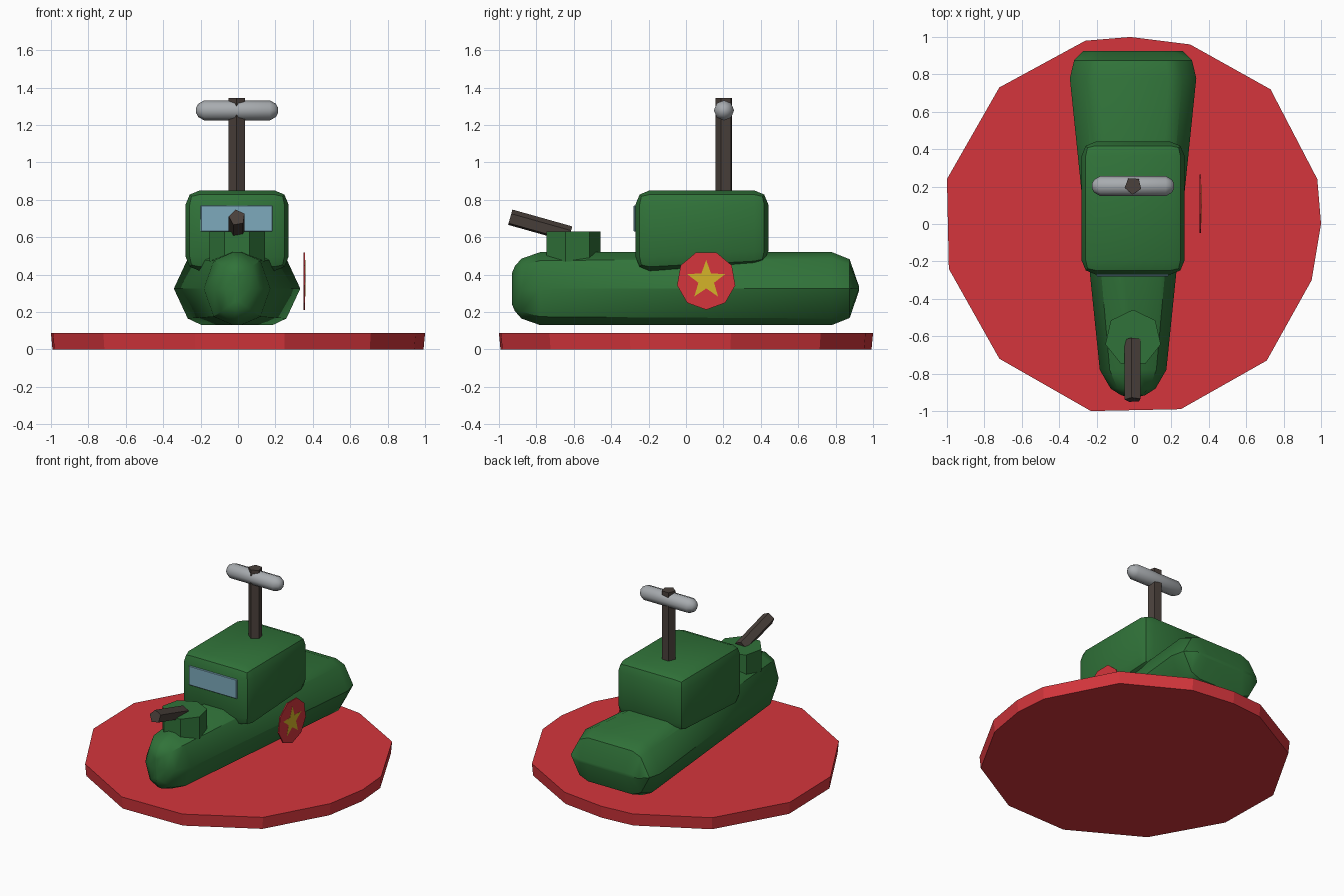
import bpy, bmesh, math
from mathutils import Vector

cube = bpy.data.objects.get("Cube")
if cube:
    bpy.data.objects.remove(cube, do_unlink=True)


def material(name, rgb):
    m = bpy.data.materials.new(name)
    m.use_nodes = True
    m.diffuse_color = (*rgb, 1)
    m.node_tree.nodes["Principled BSDF"].inputs["Base Color"].default_value = (*rgb, 1)
    return m


GREEN = material("green paint", (0.03, 0.171, 0.041))
RED = material("red", (0.66, 0.036, 0.045))
BROWN = material("dark brown", (0.07, 0.053, 0.045))
GLASS = material("window blue", (0.205, 0.402, 0.503))
GREY = material("light grey", (0.39, 0.41, 0.43))
YELLOW = material("yellow", (0.66, 0.456, 0.021))


def finish(name, bm, mat, smooth=0):
    bmesh.ops.recalc_face_normals(bm, faces=bm.faces)
    me = bpy.data.meshes.new(name)
    bm.to_mesh(me)
    bm.free()
    me.materials.append(mat)
    ob = bpy.data.objects.new(name, me)
    bpy.context.collection.objects.link(ob)
    if smooth:
        bpy.ops.object.select_all(action='DESELECT')
        ob.select_set(True)
        bpy.context.view_layer.objects.active = ob
        bpy.ops.object.shade_smooth_by_angle(angle=math.radians(smooth))
    return ob


def loft(name, rings, mat, smooth=0):
    """Skin a row of equal point rings and cap both ends."""
    bm = bmesh.new()
    rows = [[bm.verts.new(p) for p in ring] for ring in rings]
    n = len(rows[0])
    for a, b in zip(rows, rows[1:]):
        for i in range(n):
            j = (i + 1) % n
            bm.faces.new((a[i], a[j], b[j], b[i]))
    bm.faces.new(rows[0])
    bm.faces.new(rows[-1])
    bmesh.ops.remove_doubles(bm, verts=bm.verts, dist=0.0005)
    return finish(name, bm, mat, smooth)


def circle(n, r, start):
    """Points of a regular polygon, start angle in degrees."""
    turns = [math.radians(start) + i * math.tau / n for i in range(n)]
    return [(r * math.cos(t), r * math.sin(t)) for t in turns]


def rod(name, p, q, outline, mat):
    """Prism with the given outline running from p to q."""
    p, q = Vector(p), Vector(q)
    d = (q - p).normalized()
    side = Vector((1, 0, 0)) if abs(d.x) < 0.9 else Vector((0, 1, 0))
    up = d.cross(side)
    return loft(name, [[c + side * u + up * v for u, v in outline] for c in (p, q)], mat)


def box(name, lo, hi, mat, bevel, segments, smooth):
    bm = bmesh.new()
    bmesh.ops.create_cube(bm, size=1)
    for v in bm.verts:
        v.co = [l + (c + 0.5) * (h - l) for c, l, h in zip(v.co, lo, hi)]
    bmesh.ops.bevel(bm, geom=bm.edges[:], offset=bevel, segments=segments,
                    profile=0.5, affect='EDGES')
    return finish(name, bm, mat, smooth)


# Round stand with slightly uneven corners
rim = [(1, 0), (0.98, 0.24), (0.73, 0.72), (0.3, 0.96), (-0.02, 1), (-0.26, 0.98),
       (-0.72, 0.73), (-1, 0.24), (-0.99, -0.24), (-0.72, -0.72), (-0.23, -1),
       (0.25, -0.99), (0.71, -0.73), (0.95, -0.3)]
loft("stand", [[(x * s, y * s, z) for x, y in rim] for s, z in ((0.992, 0), (1, 0.087))], RED)


# Hull: sharp bow, broad stern. Stations are y, half width, half height
def hull_ring(y, w, h):
    k = min(1, max(0, (y + 0.78) / 1.56))
    shoulder, deck, lift = 0.7 + 0.08 * k, 0.12 + 0.44 * k, 0.77 + 0.05 * k
    half = [(w, 0), (w * shoulder, h * lift), (w * deck, h)]
    top = half + [(-x, z) for x, z in reversed(half)]
    ring = top + [(-x, -z) for x, z in top[1:-1]]
    # the lower half repeats the upper half turned over
    return [(x - 0.005, y, 0.325 + z) for x, z in ring]


stations = [(-0.93, 0.008, 0.085), (-0.915, 0.065, 0.12), (-0.88, 0.12, 0.16),
            (-0.78, 0.178, 0.195), (0.78, 0.338, 0.195), (0.875, 0.315, 0.157),
            (0.925, 0.265, 0.012)]
loft("hull", [hull_ring(*s) for s in stations], GREEN, 40)

# Cabin, its underside rising towards the back
cabin = box("cabin", (-0.28, -0.27, 0.42), (0.27, 0.44, 0.85), GREEN, 0.075, 2, 40)
for v in cabin.data.vertices:
    if v.co.z < 0.6 and v.co.y > 0.2:
        v.co.z += 0.03

# Front window
box("window", (-0.2, -0.28, 0.63), (0.185, -0.268, 0.77), GLASS, 0.004, 1, 0)

# Gun turret and raised barrel
turret = [(x - 0.005, y - 0.61) for x, y in circle(7, 0.152, 90)]
loft("turret", [[(x, y, z) for x, y in turret] for z in (0.47, 0.63)], GREEN)
rod("gun_barrel", (-0.005, -0.62, 0.615), (-0.005, -0.94, 0.705), circle(5, 0.045, 100), BROWN)

# Mast with a rounded scanner bar
rod("mast", (-0.005, 0.205, 0.8), (-0.005, 0.205, 1.345), circle(5, 0.047, 50), BROWN)
bar = [(-0.225, 0.012), (-0.213, 0.035), (-0.18, 0.054),
       (0.17, 0.054), (0.203, 0.035), (0.215, 0.012)]
loft("scanner_bar", [[(x, 0.203 + u, 1.278 + v) for u, v in circle(8, r, 0)]
                     for x, r in bar], GREY, 40)


# Side badge with a star on both faces
def badge_plate(name, outline, half_thick, mat):
    loft(name, [[(0.355 + s * half_thick, 0.108 + y, 0.37 + z) for y, z in outline]
                for s in (-1, 1)], mat)


badge_plate("badge", circle(9, 0.158, -90), 0.004, RED)
tips, notches = circle(5, 0.108, 90), circle(5, 0.044, 126)
badge_plate("badge_star", [p for pair in zip(tips, notches) for p in pair], 0.0048, YELLOW)
